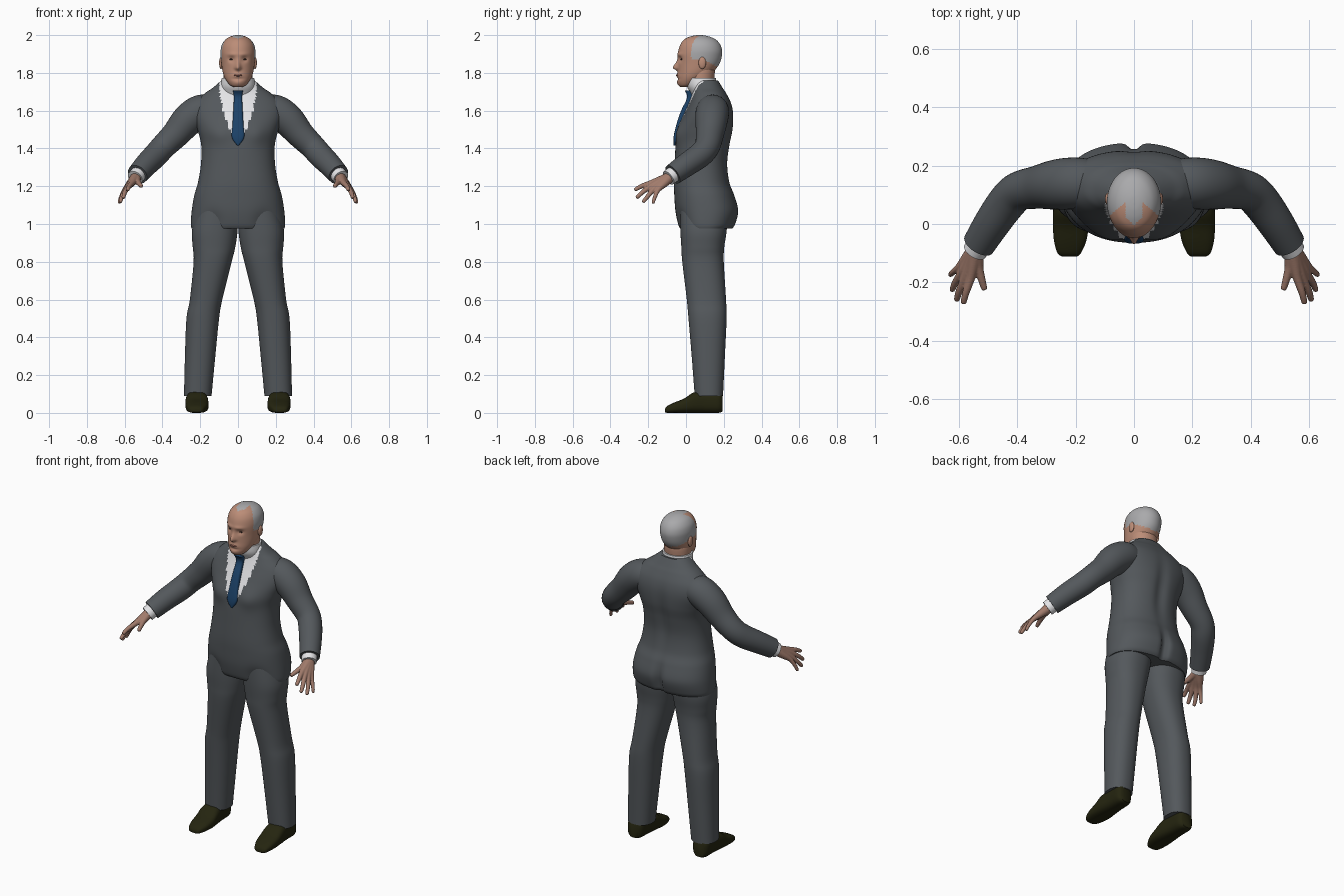
import bpy, bmesh, math
from mathutils import Vector

if "Cube" in bpy.data.objects:
    bpy.data.objects.remove(bpy.data.objects["Cube"])


def material(name, rgb):
    m = bpy.data.materials.new(name)
    m.diffuse_color = (*rgb, 1)
    m.use_nodes = True
    m.node_tree.nodes["Principled BSDF"].inputs["Base Color"].default_value = m.diffuse_color
    return m


SUIT = material("suit_grey", (0.088, 0.098, 0.107))
WHITE = material("shirt_white", (0.78, 0.78, 0.8))
TIE = material("tie_blue", (0.012, 0.055, 0.14))
SKIN = material("face_skin", (0.50, 0.265, 0.185))
HAND = material("hand_skin", (0.36, 0.20, 0.15))
HAIR = material("hair_grey", (0.40, 0.40, 0.41))
SHOE = material("shoe_dark", (0.018, 0.018, 0.005))
EYE = material("eye_dark", (0.06, 0.035, 0.03))
LIP = material("lip", (0.32, 0.13, 0.10))


def spline(rows, sub):
    """Catmull-Rom interpolation through rows of numbers."""
    out = []
    for i in range(len(rows) - 1):
        a, b, c, d = (rows[max(i - 1, 0)], rows[i], rows[i + 1],
                      rows[min(i + 2, len(rows) - 1)])
        for k in range(sub):
            t = k / sub
            out.append([0.5 * (2 * q + (r - p) * t + (2 * p - 5 * q + 4 * r - s) * t * t
                               + (3 * q - p - 3 * r + s) * t ** 3)
                        for p, q, r, s in zip(a, b, c, d)])
    return out + [list(rows[-1])]


def skin_rings(bm, rings):
    """Bridge closed rings of points and cap both ends."""
    vs = [[bm.verts.new(p) for p in ring] for ring in rings]
    n = len(vs[0])
    for a, b in zip(vs, vs[1:]):
        for j in range(n):
            bm.faces.new((a[j], a[(j + 1) % n], b[(j + 1) % n], b[j]))
    bm.faces.new(vs[0][::-1])
    bm.faces.new(vs[-1])


def finish(name, bm, mats, rule=None, mirror=False, angle=50):
    bmesh.ops.recalc_face_normals(bm, faces=bm.faces[:])
    for f in bm.faces:
        f.smooth = True
        if rule:
            f.material_index = rule(f.calc_center_median())
    me = bpy.data.meshes.new(name)
    bm.to_mesh(me)
    bm.free()
    me.set_sharp_from_angle(angle=math.radians(angle))
    for m in mats:
        me.materials.append(m)
    ob = bpy.data.objects.new(name, me)
    bpy.context.collection.objects.link(ob)
    if mirror:
        ob.modifiers.new("mirror", 'MIRROR').use_mirror_merge = False
    return ob


def loft(name, rows, mats, segs=32, sub=4, power=1.0, along_y=False,
         shape=None, rule=None, mirror=False):
    """Rows are (height, x0, x1, y0, y1); with along_y they are (y, x0, x1, z0, z1)."""
    def sp(v):
        return math.copysign(abs(v) ** power, v)
    rings = []
    for t, x0, x1, b0, b1 in spline(rows, sub):
        ring = []
        for j in range(segs):
            a = 2 * math.pi * (j + 0.5) / segs
            x = (x0 + x1) / 2 + (x1 - x0) / 2 * sp(math.cos(a))
            b = (b0 + b1) / 2 + (b1 - b0) / 2 * sp(math.sin(a))
            p = Vector((x, t, b) if along_y else (x, b, t))
            ring.append(shape(p) if shape else p)
        rings.append(ring)
    bm = bmesh.new()
    skin_rings(bm, rings)
    return finish(name, bm, mats, rule, mirror)


def sym(rows):
    return [(z, -w, w, f, b) for z, w, f, b in rows]


def tube(bm, rows, segs=24, sub=5):
    """Round tube through rows of (x, y, z, radius)."""
    pts = spline(rows, sub)
    rings = []
    for i, p in enumerate(pts):
        d = Vector(pts[min(i + 1, len(pts) - 1)][:3]) - Vector(pts[max(i - 1, 0)][:3])
        q = d.to_track_quat('Z', 'Y')
        rings.append([Vector(p[:3]) + q @ Vector((p[3] * math.cos(2 * math.pi * j / segs),
                      p[3] * math.sin(2 * math.pi * j / segs), 0)) for j in range(segs)])
    skin_rings(bm, rings)


def ball(name, loc, size, mat, mirror=True):
    bm = bmesh.new()
    bmesh.ops.create_uvsphere(bm, u_segments=20, v_segments=12, radius=1)
    for v in bm.verts:
        v.co = Vector(loc) + v.co * Vector(size)
    return finish(name, bm, [mat], mirror=mirror)


def bump(v, c, w):
    return math.exp(-((v - c) / w) ** 2)


# Jacket, with the open shirt front coloured by a widening V
def jacket_shape(p):
    x, z = p.x, p.z
    if p.y > 0.1:
        p.y -= 0.03 * bump(x, 0, 0.022) * bump(z, 1.04, 0.09)
        p.y -= 0.014 * bump(x, 0, 0.035) * bump(z, 1.42, 0.17)
    else:
        p.y -= 0.010 * bump(abs(x), 0.10, 0.05) * bump(z, 1.47, 0.05)
        p.y += 0.018 * bump(abs(x), 0.14, 0.05) * bump(z, 1.0, 0.06)
    return p


def shirt_rule(c):
    v = [(1.43, 0.0), (1.50, 0.045), (1.60, 0.078), (1.70, 0.098), (1.80, 0.098)]
    for (z0, w0), (z1, w1) in zip(v, v[1:]):
        if z0 <= c.z < z1 and c.y < 0.09:
            return int(abs(c.x) < w0 + (w1 - w0) * (c.z - z0) / (z1 - z0))
    return 0


loft("jacket", sym([(0.975, .246, -.03, .245), (1.0, .25, -.042, .262), (1.07, .245, -.056, .278),
     (1.15, .232, -.062, .258), (1.22, .212, -.064, .232), (1.32, .196, -.060, .222),
     (1.42, .195, -.055, .235), (1.50, .215, -.047, .250), (1.58, .240, -.012, .252),
     (1.64, .228, .015, .240), (1.69, .178, .033, .215), (1.72, .135, .038, .195),
     (1.76, .088, .042, .170)]), [SUIT, WHITE], segs=112, sub=8, power=0.88,
     shape=jacket_shape, rule=shirt_rule)

# Shirt collar and tie
loft("collar", sym([(1.64, .07, .05, .15), (1.69, .084, .026, .158), (1.73, .090, .004, .162),
     (1.772, .086, .0, .158)]), [WHITE], segs=48)
loft("tie", sym([(1.708, .027, -.008, .03), (1.67, .022, .006, .04), (1.60, .025, -.026, .02),
     (1.53, .029, -.050, 0), (1.46, .033, -.066, -.03), (1.415, .004, -.066, -.04)]),
     [TIE], segs=24, power=0.5)

# Trousers and shoes
loft("trouser_leg", [(1.10, .002, .21, -.03, .22), (.97, .002, .243, -.03, .216),
     (.88, .014, .24, -.025, .203), (.80, .033, .235, -.02, .20), (.60, .083, .255, .004, .212),
     (.50, .10, .273, .013, .215), (.30, .12, .281, .03, .206), (.09, .14, .286, .046, .196)],
     [SUIT], segs=48, sub=5, power=0.88, mirror=True)
loft("shoe", [(-.112, .195, .245, .004, .02), (-.10, .182, .262, 0, .036), (-.06, .164, .274, 0, .056),
     (-.01, .156, .278, 0, .076), (.04, .158, .278, 0, .108), (.10, .165, .272, 0, .118),
     (.17, .170, .270, 0, .115), (.192, .185, .255, .006, .10)],
     [SHOE], segs=28, power=0.7, along_y=True, mirror=True)

# Sleeves and shirt cuffs
bm = bmesh.new()
tube(bm, [(.14, .14, 1.60, .080), (.20, .14, 1.595, .088), (.265, .135, 1.55, .086),
          (.33, .126, 1.475, .074), (.395, .112, 1.41, .067), (.435, .075, 1.365, .066),
          (.485, .005, 1.315, .062), (.532, -.070, 1.262, .056)], 40)
finish("sleeve", bm, [SUIT], mirror=True)
bm = bmesh.new()
tube(bm, [(.515, -.045, 1.28, .044), (.545, -.093, 1.244, .042)], 32)
finish("cuff", bm, [WHITE], mirror=True)

# Hand: five fingers that run back into the wrist and fuse to a palm
bm = bmesh.new()
wrist = (.540, -.085, 1.248, .029)
for knuckle, middle, tip, r in [
        ((.560, -.185, 1.217), (.576, -.235, 1.200), (.585, -.272, 1.180), .0125),
        ((.577, -.180, 1.203), (.598, -.228, 1.170), (.608, -.262, 1.138), .0125),
        ((.590, -.166, 1.190), (.612, -.200, 1.150), (.624, -.228, 1.115), .0120),
        ((.600, -.148, 1.180), (.620, -.165, 1.142), (.630, -.175, 1.110), .0105),
        ((.532, -.150, 1.225), (.522, -.190, 1.212), (.512, -.225, 1.200), .0130)]:
    half = [(a + b) / 2 for a, b in zip(wrist, knuckle)]
    tube(bm, [wrist, (*half, .022), (*knuckle, r * 1.25), (*middle, r),
              (*[m + .9 * (t - m) for m, t in zip(middle, tip)], r * .8), (*tip, r * .35)], 14)
hand = finish("hand", bm, [HAND])
remesh = hand.modifiers.new("fuse", 'REMESH')
remesh.mode, remesh.voxel_size, remesh.use_smooth_shade = 'VOXEL', 0.0035, True
soft = hand.modifiers.new("soften", 'SMOOTH')
soft.iterations = 3
hand.modifiers.new("mirror", 'MIRROR').use_mirror_merge = False


# Head with sculpted face and receding hair
def face_shape(p):
    if p.y < 0.05:
        x, z = p.x, p.z
        nose = bump(z, 1.826, 0.030 if z > 1.826 else 0.012)
        p.y -= 0.027 * nose * bump(x, 0, 0.008 + 0.007 * nose)
        p.y += 0.011 * bump(abs(x), 0.035, 0.017) * bump(z, 1.872, 0.014)
        p.y -= 0.005 * bump(z, 1.898, 0.010) * bump(abs(x), 0.03, 0.03)
        p.y -= 0.005 * bump(z, 1.787, 0.014) * bump(x, 0, 0.025)
        p.y += 0.005 * bump(z, 1.768, 0.008) * bump(x, 0, 0.03)
        p.y -= 0.004 * bump(z, 1.745, 0.014) * bump(x, 0, 0.022)
    return p


def hair_rule(c):
    x = abs(c.x)
    if c.z > 1.975 and x < 0.029 and c.y > x - 0.005 and x < 0.13 - c.y:
        return 1
    low = 1.87 - 0.5 * (c.y - 0.09) if c.y > 0.09 else 1.87
    return int(c.z > low and c.y > 0.10 - 0.85 * x)


loft("head", sym([(1.724, .022, -.028, .02), (1.735, .042, -.038, .045), (1.755, .059, -.045, .085),
     (1.78, .073, -.045, .12), (1.81, .082, -.043, .15), (1.85, .088, -.043, .178),
     (1.89, .092, -.044, .190), (1.92, .092, -.040, .191), (1.95, .085, -.030, .181),
     (1.975, .068, -.012, .160), (1.99, .046, .015, .130), (1.998, .022, .045, .10),
     (2.0, .003, .07, .076)]), [SKIN, HAIR], segs=112, sub=6, shape=face_shape, rule=hair_rule)
loft("neck", sym([(1.70, .07, .03, .14), (1.77, .077, .008, .150), (1.82, .076, .01, .152),
     (1.86, .06, .03, .14)]), [SKIN], segs=40)
ball("ear", (.090, .086, 1.853), (.010, .020, .032), SKIN)
ball("eye", (.034, -.023, 1.872), (.012, .006, .0045), EYE)
ball("lips", (0, -.044, 1.787), (.022, .009, .006), LIP, mirror=False)
